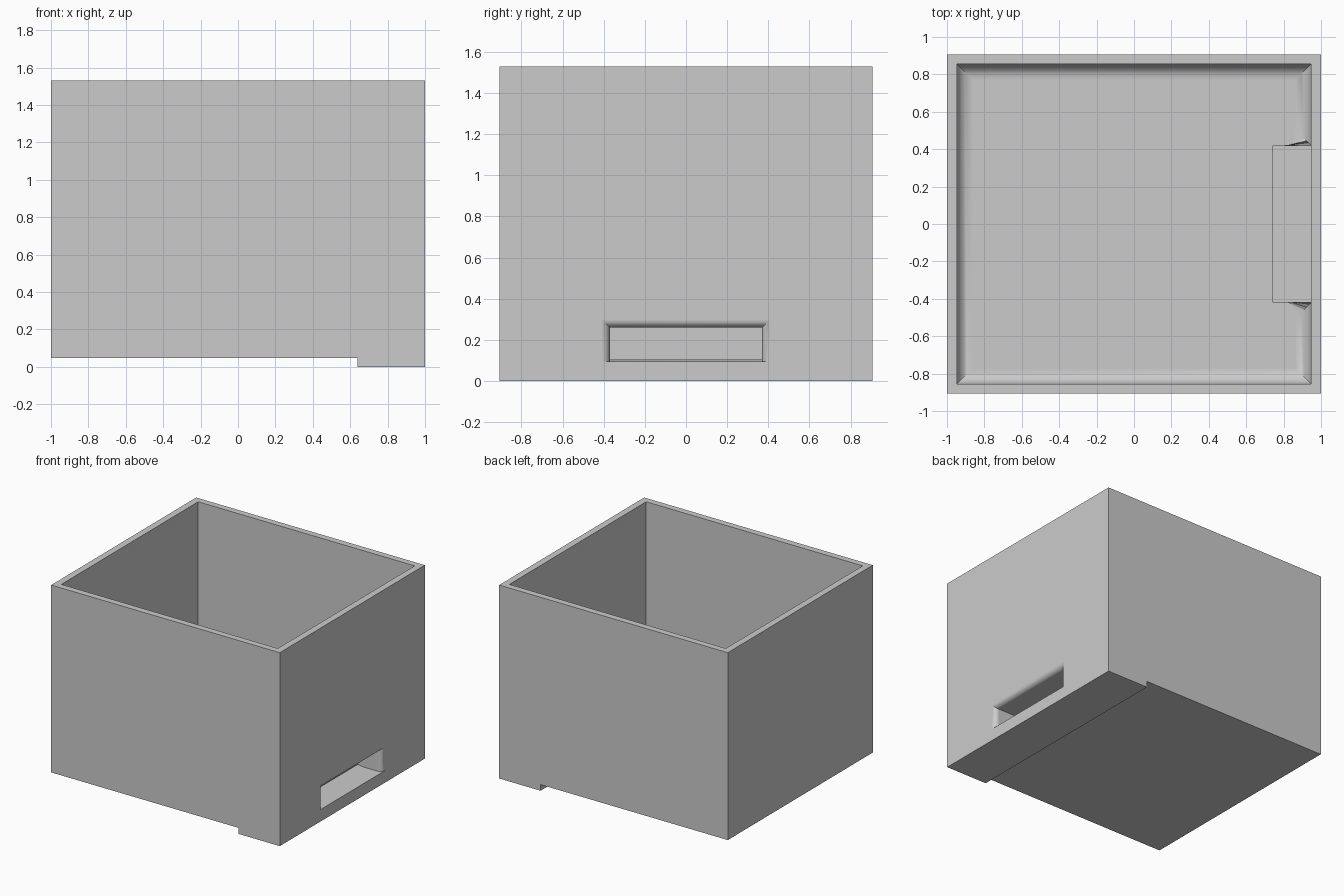
import bpy, bmesh
from math import sin, cos, pi

cube = bpy.data.objects.get("Cube")
if cube:
    bpy.data.objects.remove(cube, do_unlink=True)

HX, HY, TOP = 1.0, 0.906, 1.53      # outer half sizes and height
IX, IY, FLOOR = 0.947, 0.855, 0.095  # cavity half sizes and floor level
POCKET_X, POCKET_Y, POCKET_TOP = 0.741, 0.42, 0.31   # housing around the slot
SLOT_X, SLOT_Y, SLOT_TOP = 0.79, 0.37, 0.26          # slot in the side wall
FILLET, FLARE = 0.085, 0.04

grey = bpy.data.materials.new("plain_grey")
grey.use_nodes = True
colour = (0.6, 0.6, 0.6, 1)
grey.diffuse_color = colour
grey.node_tree.nodes["Principled BSDF"].inputs["Base Color"].default_value = colour


def make_object(name, bm):
    bmesh.ops.recalc_face_normals(bm, faces=bm.faces)
    mesh = bpy.data.meshes.new(name)
    bm.to_mesh(mesh)
    bm.free()
    mesh.materials.append(grey)
    obj = bpy.data.objects.new(name, mesh)
    bpy.context.collection.objects.link(obj)
    return obj


def loft(bm, rings, caps=True):
    """Join rings of points with quads and close both ends."""
    loops = [[bm.verts.new(p) for p in ring] for ring in rings]
    for a, b in zip(loops, loops[1:]):
        for i in range(len(a)):
            j = (i + 1) % len(a)
            bm.faces.new((a[i], a[j], b[j], b[i]))
    if caps:
        bm.faces.new(loops[0])
        bm.faces.new(loops[-1])
    return loops


# Outer block with the lower foot along one side
profile = [(-HX, 0.048), (0.638, 0.048), (0.638, 0), (HX, 0), (HX, TOP), (-HX, TOP)]
bm = bmesh.new()
loft(bm, [[(x, y, z) for x, z in profile] for y in (-HY, HY)])
box = make_object("open_box", bm)

# Cavity, notched around the slot housing, with a rounded foot
plan = [(POCKET_X, -POCKET_Y), (IX, -POCKET_Y), (IX, -IY), (-IX, -IY),
        (-IX, IY), (IX, IY), (IX, POCKET_Y), (POCKET_X, POCKET_Y)]
bm = bmesh.new()
low, mid = loft(bm, [[(x, y, z) for x, y in plan] for z in (FLOOR, POCKET_TOP)], caps=False)
bm.faces.new(low)
bm.faces.new((mid[0], mid[1], mid[6], mid[7]))
rim = mid[1:7]
high = [bm.verts.new((v.co.x, v.co.y, TOP + 0.2)) for v in rim]
for i in range(6):
    j = (i + 1) % 6
    bm.faces.new((rim[i], rim[j], high[j], high[i]))
bm.faces.new(high)
foot = [e for e in bm.edges if all(abs(v.co.z - FLOOR) < 1e-5 for v in e.verts)]
bmesh.ops.bevel(bm, geom=foot, offset=FILLET, offset_type='OFFSET', segments=8,
                profile=0.5, affect='EDGES')
cavity = make_object("cavity_cutter", bm)

# Slot with a rounded mouth on its top and sides
steps = [(SLOT_X, 0)]
for i in range(9):
    t = i / 8 * pi / 2
    steps.append((HX - FLARE + FLARE * sin(t), FLARE * (1 - cos(t))))
steps.append((HX + 0.1, FLARE))
bm = bmesh.new()
loft(bm, [[(x, -SLOT_Y - e, FLOOR), (x, SLOT_Y + e, FLOOR),
           (x, SLOT_Y + e, SLOT_TOP + e), (x, -SLOT_Y - e, SLOT_TOP + e)]
          for x, e in steps])
slot = make_object("slot_cutter", bm)

# Cut the block and clear the cutters away
bpy.ops.object.select_all(action='DESELECT')
box.select_set(True)
bpy.context.view_layer.objects.active = box
for cutter in (cavity, slot):
    cutter.hide_render = True
    mod = box.modifiers.new("cut", 'BOOLEAN')
    mod.operation = 'DIFFERENCE'
    mod.solver = 'EXACT'
    mod.object = cutter
    bpy.ops.object.modifier_apply(modifier=mod.name)
    bpy.data.objects.remove(cutter, do_unlink=True)

# Smooth fillets, crisp edges
bpy.ops.object.shade_smooth_by_angle(angle=pi / 6)
weighted = box.modifiers.new("flat_faces", 'WEIGHTED_NORMAL')
weighted.keep_sharp = True
